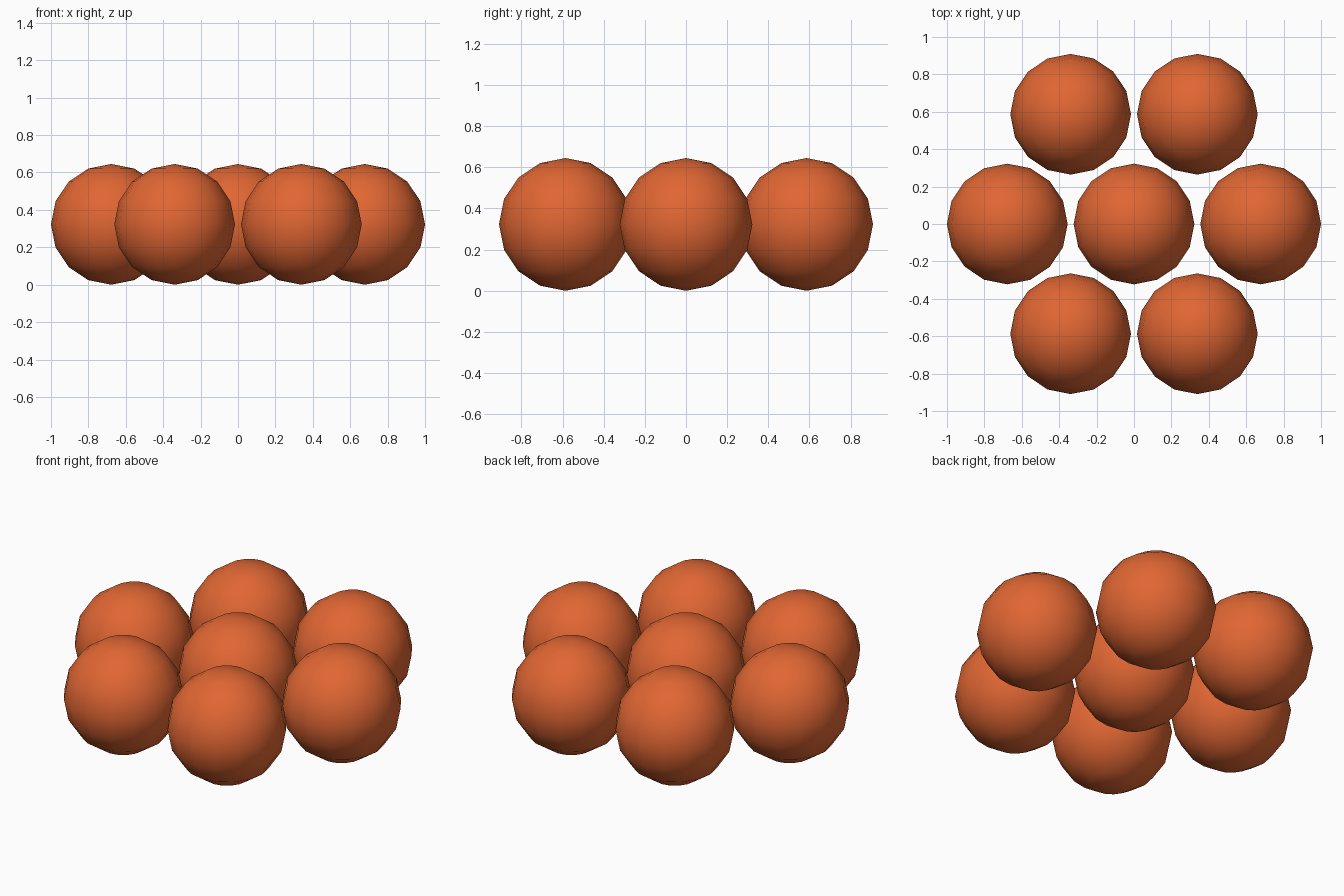
import bpy
from math import cos, sin, pi

cube = bpy.data.objects.get("Cube")
if cube:
    bpy.data.objects.remove(cube, do_unlink=True)

# Burnt orange for every ball
ORANGE = (0.745, 0.133, 0.033, 1)
orange = bpy.data.materials.new("burnt_orange")
orange.use_nodes = True
orange.diffuse_color = ORANGE
orange.node_tree.nodes["Principled BSDF"].inputs["Base Color"].default_value = ORANGE

RADIUS = 1 / 3.1
SPACING = 2.1 * RADIUS


def ball(name, x, y):
    bpy.ops.mesh.primitive_uv_sphere_add(segments=16, ring_count=8, radius=RADIUS,
                                         location=(x, y, RADIUS))
    obj = bpy.context.object
    obj.name = name
    obj.data.materials.append(orange)
    bpy.ops.object.shade_smooth()


# Centre ball ringed by six more in a hexagon
ball("centre_ball", 0, 0)
for i, side in enumerate(("left", "back_left", "back_right",
                          "right", "front_right", "front_left")):
    angle = i * pi / 3
    ball(side + "_ball", SPACING * cos(angle), SPACING * sin(angle))
